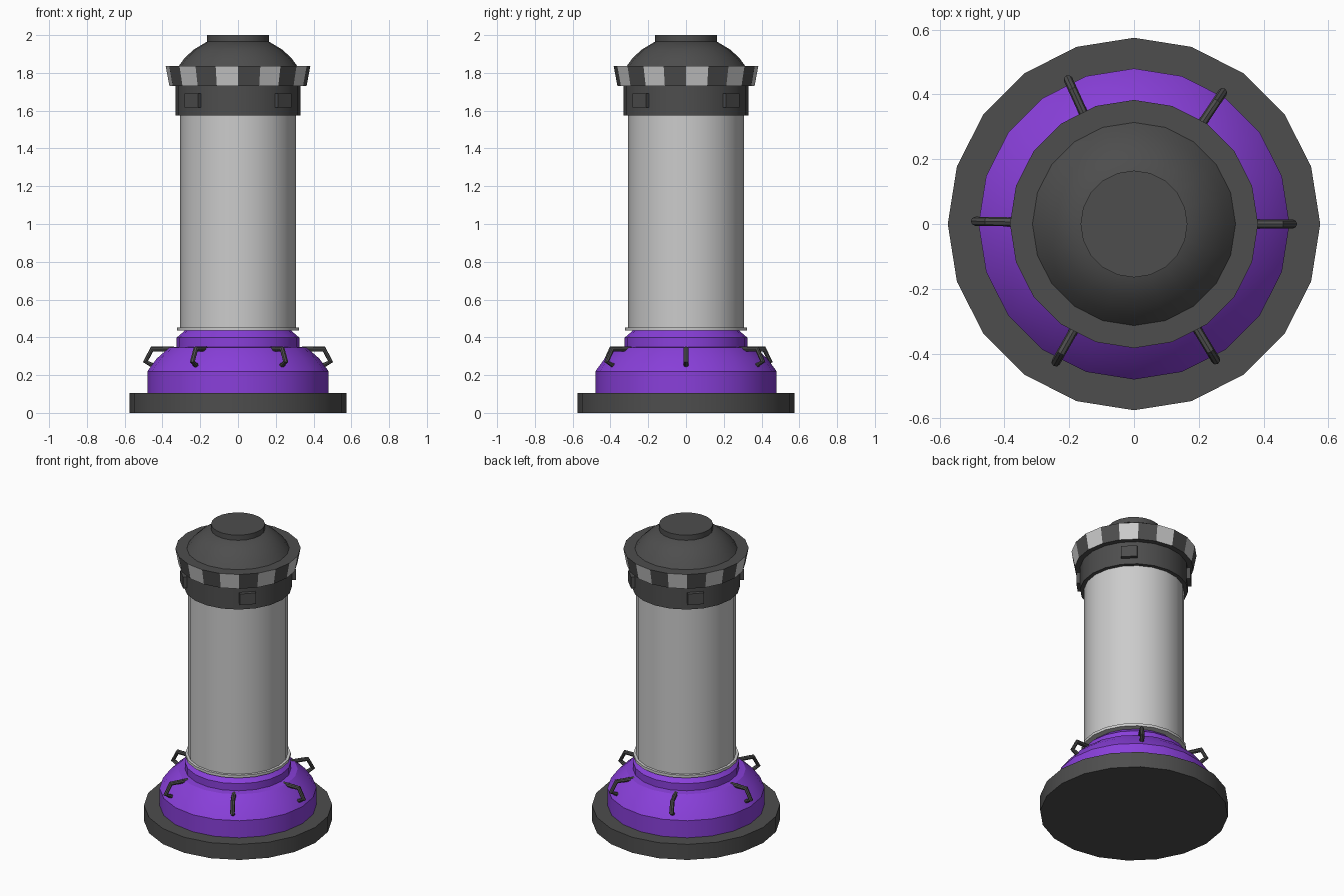
import bpy, bmesh, math
from mathutils import Vector, Matrix

if "Cube" in bpy.data.objects:
    bpy.data.objects.remove(bpy.data.objects["Cube"])

SIDES = 20


def material(name, rgb):
    m = bpy.data.materials.new(name)
    m.diffuse_color = (*rgb, 1.0)
    m.use_nodes = True
    m.node_tree.nodes["Principled BSDF"].inputs["Base Color"].default_value = m.diffuse_color
    return m


DARK = material("dark grey", (0.075, 0.075, 0.075))
PURPLE = material("purple", (0.25, 0.05, 0.70))
SILVER = material("light grey", (0.60, 0.60, 0.60))


def finish(name, bm, mats, smooth=True):
    bmesh.ops.recalc_face_normals(bm, faces=bm.faces)
    me = bpy.data.meshes.new(name)
    bm.to_mesh(me)
    bm.free()
    for m in mats:
        me.materials.append(m)
    ob = bpy.data.objects.new(name, me)
    bpy.context.collection.objects.link(ob)
    if smooth:
        bpy.ops.object.select_all(action='DESELECT')
        ob.select_set(True)
        bpy.context.view_layer.objects.active = ob
        bpy.ops.object.shade_smooth_by_angle(angle=math.radians(32))
    return ob


def lathe(name, profile, mats, smooth=True, rule=None):
    """Turn an (r, z) profile around z and cap both ends."""
    bm = bmesh.new()
    rings = []
    for r, z in profile:
        rings.append([bm.verts.new((r * math.cos(a), r * math.sin(a), z))
                      for a in (2 * math.pi * k / SIDES for k in range(SIDES))])
    for i in range(len(rings) - 1):
        for k in range(SIDES):
            n = (k + 1) % SIDES
            f = bm.faces.new((rings[i][k], rings[i][n], rings[i + 1][n], rings[i + 1][k]))
            if rule:
                f.material_index = rule(i, k)
    bm.faces.new(rings[0])
    bm.faces.new(rings[-1])
    return finish(name, bm, mats, smooth)


def hook(name, degrees, path, radius=0.014, sides=8):
    """Bent round bar in the vertical plane at the given angle."""
    bm = bmesh.new()
    pts = [Vector((r, 0, z)) for r, z in path]
    rings = []
    for i, p in enumerate(pts):
        t = (pts[min(i + 1, len(pts) - 1)] - pts[max(i - 1, 0)]).normalized()
        side = Vector((0, 1, 0))
        up = t.cross(side)
        rings.append([bm.verts.new(p + radius * (math.cos(a) * side + math.sin(a) * up))
                      for a in (2 * math.pi * k / sides for k in range(sides))])
    for a, b in zip(rings, rings[1:]):
        for k in range(sides):
            n = (k + 1) % sides
            bm.faces.new((a[k], a[n], b[n], b[k]))
    bm.faces.new(rings[0])
    bm.faces.new(rings[-1])
    bm.transform(Matrix.Rotation(math.radians(degrees), 4, 'Z'))
    return finish(name, bm, [DARK])


# Foot plate and purple housing
lathe("foot_plate", [(0.575, 0), (0.575, 0.105)], [DARK])
lathe("purple_housing", [(0.48, 0.10), (0.48, 0.22), (0.43, 0.288), (0.365, 0.345),
                         (0.325, 0.35), (0.325, 0.398), (0.28, 0.437)], [PURPLE])

# Light column with its thin lower rim
lathe("column_rim", [(0.323, 0.435), (0.323, 0.453)], [SILVER])
lathe("column", [(0.306, 0.45), (0.306, 1.60)], [SILVER])

# Collar, striped flared band, dome and cap
lathe("collar", [(0.33, 1.575), (0.33, 1.735)], [DARK])
lathe("striped_band", [(0.363, 1.73), (0.383, 1.836)], [DARK, SILVER], False,
      lambda i, k: 1 - k % 2)
lathe("dome", [(0.315, 1.834), (0.283, 1.878), (0.235, 1.923), (0.165, 1.965)], [DARK])
lathe("top_cap", [(0.165, 1.96), (0.165, 2.0)], [DARK])

# Four small blocks around the collar
for n in range(4):
    bm = bmesh.new()
    bmesh.ops.create_cube(bm, size=1)
    bm.transform(Matrix.Rotation(math.radians(45 + 90 * n), 4, 'Z')
                 @ Matrix.Translation((0.325, 0, 1.653))
                 @ Matrix.Diagonal((0.05, 0.10, 0.075, 1)))
    finish(f"collar_block_{n + 1}", bm, [DARK], False)

# Six bent handles around the housing
HOOK = [(0.34, 0.338), (0.455, 0.338), (0.49, 0.272), (0.435, 0.243)]
for n, deg in enumerate((0, 56, 114.5, 179, 240.5, 301)):
    hook(f"handle_{n + 1}", deg, HOOK)
